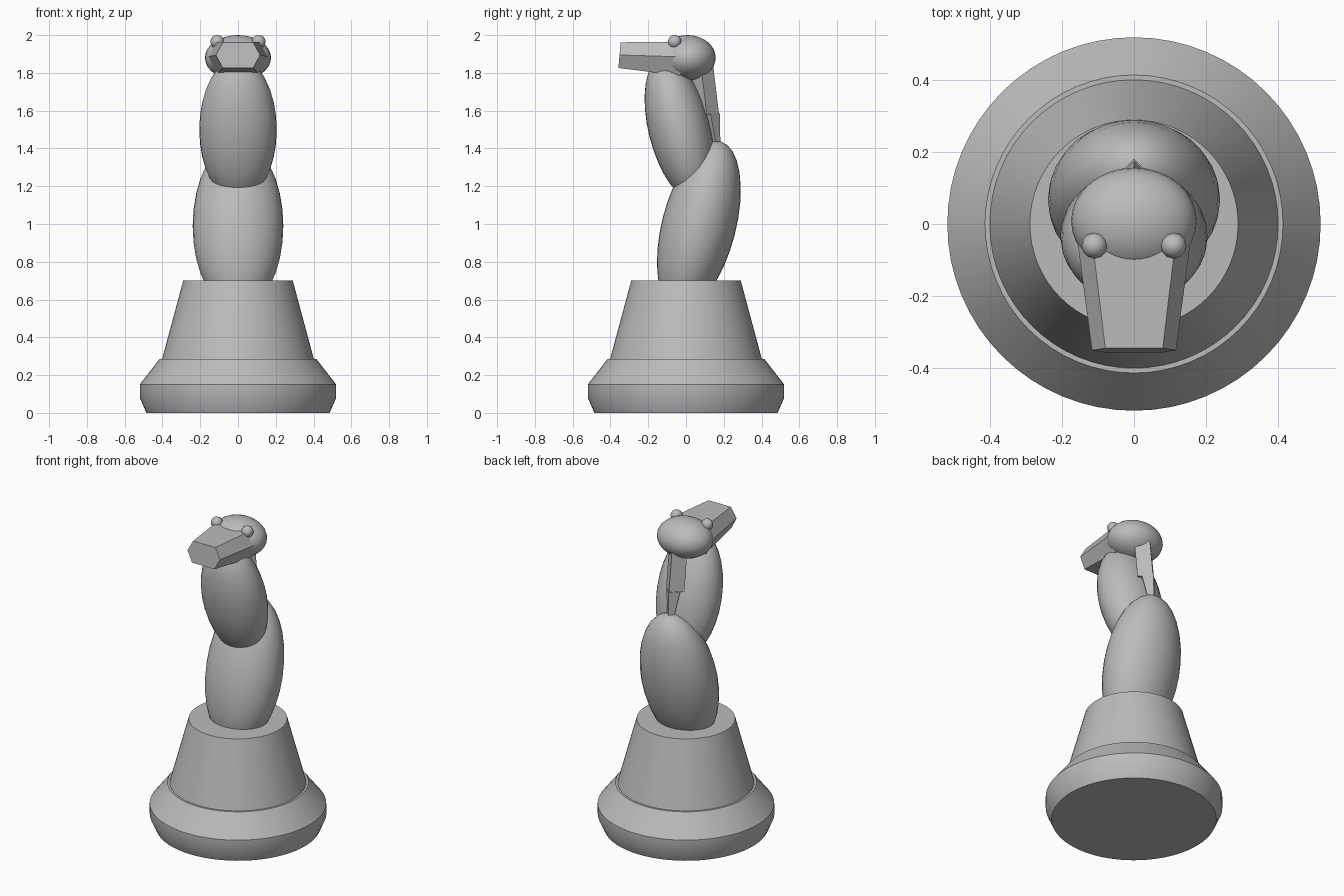
import bpy
import bmesh
from math import sin, cos, pi, radians
from mathutils import Vector

cube = bpy.data.objects.get("Cube")
if cube:
    bpy.data.objects.remove(cube, do_unlink=True)

# One plain grey for the whole piece
grey = bpy.data.materials.new("plain grey")
grey.use_nodes = True
colour = (0.5, 0.5, 0.5, 1)
grey.diffuse_color = colour
grey.node_tree.nodes["Principled BSDF"].inputs["Base Color"].default_value = colour


def finish(obj, name, smooth):
    obj.name = name
    obj.data.materials.append(grey)
    bpy.ops.object.select_all(action='DESELECT')
    obj.select_set(True)
    bpy.context.view_layer.objects.active = obj
    if smooth:
        bpy.ops.object.shade_smooth_by_angle(angle=radians(30))


def loft(name, rings, smooth=False):
    """Skin a closed solid through rings of equal point count."""
    bm = bmesh.new()
    loops = [[bm.verts.new(p) for p in ring] for ring in rings]
    n = len(loops[0])
    for a, b in zip(loops, loops[1:]):
        for i in range(n):
            j = (i + 1) % n
            bm.faces.new((a[i], a[j], b[j], b[i]))
    bm.faces.new(loops[0])
    bm.faces.new(loops[-1])
    bmesh.ops.recalc_face_normals(bm, faces=bm.faces)
    mesh = bpy.data.meshes.new(name)
    bm.to_mesh(mesh)
    bm.free()
    obj = bpy.data.objects.new(name, mesh)
    bpy.context.collection.objects.link(obj)
    finish(obj, name, smooth)


def circle(radius, z, sides, y=0):
    turn = 2 * pi / sides
    return [Vector((radius * cos(i * turn), y + radius * sin(i * turn), z))
            for i in range(sides)]


def ellipsoid(name, centre, radii, tilt=0, segments=32, rings=16):
    bpy.ops.mesh.primitive_uv_sphere_add(
        segments=segments, ring_count=rings, radius=1,
        location=centre, rotation=(radians(tilt), 0, 0))
    obj = bpy.context.object
    obj.scale = radii
    finish(obj, name, True)


def hexagon(y_top, y_low, half_mid, half_edge, z_low, z_mid, z_top):
    y_mid = (y_top + y_low) / 2
    return [(half_mid, y_mid, z_mid), (half_edge, y_top, z_top),
            (-half_edge, y_top, z_top), (-half_mid, y_mid, z_mid),
            (-half_edge, y_low, z_low), (half_edge, y_low, z_low)]


# Turned pedestal: flared foot and tapered plinth
foot = [(0.485, 0), (0.52, 0.08), (0.52, 0.15), (0.415, 0.285)]
loft("pedestal_foot", [circle(r, z, 64) for r, z in foot], True)
plinth = [(0.403, 0.28), (0.29, 0.70)]
loft("pedestal_plinth", [circle(r, z, 64) for r, z in plinth], True)

# Body leaning back, neck leaning forward, head on top
ellipsoid("body", (0, 0.068, 0.99), (0.24, 0.196, 0.462), -14.4)
ellipsoid("neck", (0, -0.035, 1.5), (0.205, 0.163, 0.389), 14.2)
ellipsoid("head", (0, 0.008, 1.88), (0.175, 0.149, 0.12))

# Faceted snout
loft("snout", [hexagon(-0.346, -0.358, 0.117, 0.08, 1.826, 1.895, 1.962),
               hexagon(-0.03, -0.03, 0.16, 0.118, 1.785, 1.885, 1.964)])

# Eyes
for side, x in (("left", 0.11), ("right", -0.11)):
    ellipsoid(side + "_eye", (x, -0.06, 1.965), (0.036,) * 3, 0, 12, 8)

# Mane wedges down the back of the neck
loft("mane_upper", [circle(0.065, 1.83, 4, 0.08), circle(0.065, 1.58, 4, 0.11)])
loft("mane_lower", [circle(0.05, 1.585, 4, 0.13), circle(0.02, 1.40, 4, 0.162)])
